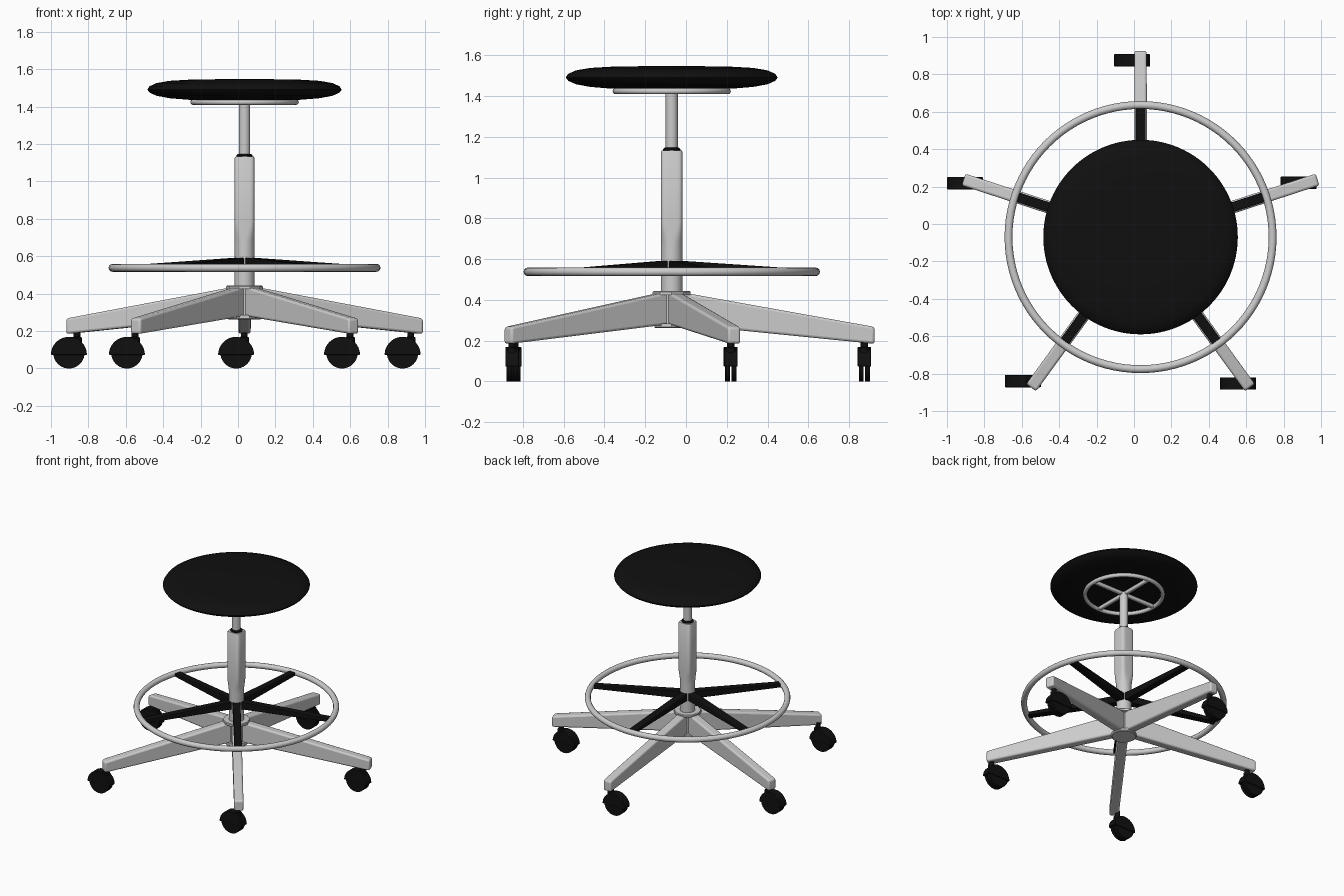
import bpy, bmesh, math
from mathutils import Vector, Matrix

if "Cube" in bpy.data.objects:
    bpy.data.objects.remove(bpy.data.objects["Cube"])

CX, CY = 0.035, -0.07          # axis of the stool
ANGLES = [math.radians(90 + 72 * i) for i in range(5)]


def material(name, rgb):
    m = bpy.data.materials.new(name)
    m.diffuse_color = (*rgb, 1)
    m.use_nodes = True
    m.node_tree.nodes["Principled BSDF"].inputs["Base Color"].default_value = m.diffuse_color
    return m


BLACK = material("black", (0.005, 0.005, 0.005))
METAL = material("light metal", (0.6, 0.6, 0.6))


def finish(name, bm, mat, loc=(CX, CY, 0), rot=0, bevel=0, angle=35):
    bmesh.ops.recalc_face_normals(bm, faces=bm.faces[:])
    me = bpy.data.meshes.new(name)
    bm.to_mesh(me)
    bm.free()
    ob = bpy.data.objects.new(name, me)
    bpy.context.collection.objects.link(ob)
    ob.location, ob.rotation_euler.z = loc, rot
    me.materials.append(mat)
    if bevel:
        b = ob.modifiers.new("bevel", 'BEVEL')
        b.width, b.segments, b.limit_method = bevel, 3, 'ANGLE'
    bpy.ops.object.select_all(action='DESELECT')
    ob.select_set(True)
    bpy.context.view_layer.objects.active = ob
    bpy.ops.object.shade_smooth_by_angle(angle=math.radians(angle))
    return ob


def loft(name, rings, mat, close=False, **kw):
    """Skin a list of equal-length point rings, capping the ends."""
    bm = bmesh.new()
    vs = [[bm.verts.new(p) for p in r] for r in rings]
    n = len(vs[0])
    pairs = list(zip(vs, vs[1:])) + ([(vs[-1], vs[0])] if close else [])
    for a, b in pairs:
        for i in range(n):
            j = (i + 1) % n
            bm.faces.new((a[i], a[j], b[j], b[i]))
    if not close:
        bm.faces.new(vs[0])
        bm.faces.new(vs[-1])
    return finish(name, bm, mat, **kw)


def circle(r, z, n):
    return [(r * math.cos(2 * math.pi * i / n), r * math.sin(2 * math.pi * i / n), z) for i in range(n)]


def lathe(name, profile, mat, n=48, **kw):
    return loft(name, [circle(r, z, n) for r, z in profile], mat, **kw)


def torus(name, R, r, z, mat, n=96, m=12):
    rings = [circle(R + r * math.cos(2 * math.pi * k / m), z + r * math.sin(2 * math.pi * k / m), n)
             for k in range(m)]
    return loft(name, rings, mat, close=True)


def bar(name, sections, mat, rot, bevel):
    """Tapered bar along +x; sections are (x, half width, bottom z, top z)."""
    rings = [[(x, -w, b), (x, w, b), (x, w, t), (x, -w, t)] for x, w, b, t in sections]
    return loft(name, rings, mat, rot=rot, bevel=bevel)


def rounded(a, h, z, power, n=48):
    """Superellipse ring: power 2 is round, higher is squarer."""
    pts = []
    for i in range(n):
        t = 2 * math.pi * i / n
        c, s = math.cos(t), math.sin(t)
        pts.append((a * math.copysign(abs(c) ** (2 / power), c),
                    h * math.copysign(abs(s) ** (2 / power), s), z))
    return pts


# Seat cushion
lathe("seat", [(0.02, 1.435), (0.29, 1.436), (0.40, 1.445), (0.47, 1.458), (0.508, 1.475), (0.52, 1.491),
               (0.508, 1.509), (0.47, 1.526), (0.40, 1.538), (0.28, 1.545), (0.02, 1.548)], BLACK, n=96)

# Support ring and cross under the seat
torus("seat_support_ring", 0.275, 0.015, 1.424, METAL, n=64)
for i in range(4):
    bar(f"seat_support_spoke_{i + 1}", [(0, 0.013, 1.412, 1.438), (0.275, 0.013, 1.412, 1.438)],
        METAL, math.pi / 2 * i, 0.006)

# Gas lift, collar and column
lathe("gas_lift", [(0.03, 1.10), (0.03, 1.43)], METAL, n=32)
lathe("lift_collar", [(0.042, 1.12), (0.042, 1.14), (0.036, 1.147)], BLACK, n=32)
loft("column", [rounded(0.053, 0.053, z, p) for z, p in
                [(0.30, 2), (0.66, 2), (0.69, 2.3), (0.72, 3), (0.75, 4.2), (0.78, 5), (1.125, 5)]]
     + [rounded(0.049, 0.049, 1.133, 5)], METAL)

# Foot ring with five sloping arms
torus("foot_ring", 0.706, 0.021, 0.538, METAL)
for i, a in enumerate(ANGLES):
    bar(f"foot_ring_arm_{i + 1}", [(0.02, 0.028, 0.535, 0.594), (0.70, 0.026, 0.522, 0.548)], BLACK, a, 0.005)

# Base hub
lathe("hub_core", [(0.065, 0.27), (0.065, 0.435)], METAL, n=40)
lathe("hub_top_plate", [(0.098, 0.424), (0.098, 0.438), (0.094, 0.443)], METAL, n=10)
lathe("hub_bottom_plate", [(0.085, 0.262), (0.09, 0.267), (0.09, 0.285)], METAL, n=10)

# Base legs
for i, a in enumerate(ANGLES):
    bar(f"base_leg_{i + 1}", [(0.03, 0.034, 0.278, 0.436), (0.08, 0.034, 0.276, 0.432),
                              (0.97, 0.033, 0.187, 0.272), (0.995, 0.033, 0.185, 0.266)], METAL, a, 0.012)


def disc(bm, r, y0, y1, cz, n=40, start=0, sweep=2 * math.pi):
    """Disc (or segment) with its axle along y."""
    pts = [(r * math.cos(start + sweep * k / n), cz + r * math.sin(start + sweep * k / n))
           for k in range(n if sweep > 6.2 else n + 1)]
    a = [bm.verts.new((x, y0, z)) for x, z in pts]
    b = [bm.verts.new((x, y1, z)) for x, z in pts]
    bm.faces.new(a)
    bm.faces.new(b[::-1])
    for i in range(len(a)):
        j = (i + 1) % len(a)
        bm.faces.new((a[i], a[j], b[j], b[i]))


# Casters, all trailing the same way
for i, (x, y) in enumerate([(-0.01, 0.875), (-0.904, 0.218), (-0.594, -0.84), (0.556, -0.853), (0.88, 0.22)]):
    at = (x, y, 0)
    wheels = bmesh.new()
    for side in (-1, 1):
        disc(wheels, 0.084, side * 0.004, side * 0.027, 0.084)
    finish(f"caster_wheels_{i + 1}", wheels, BLACK, loc=at)
    cover = bmesh.new()
    disc(cover, 0.096, -0.033, 0.033, 0.073, start=0, sweep=math.pi)
    finish(f"caster_cover_{i + 1}", cover, BLACK, loc=at, bevel=0.004)
    lathe(f"caster_stem_{i + 1}", [(0.026, 0.12), (0.026, 0.165), (0.018, 0.17), (0.018, 0.21)],
          BLACK, n=20, loc=(x + 0.043, y, 0))
